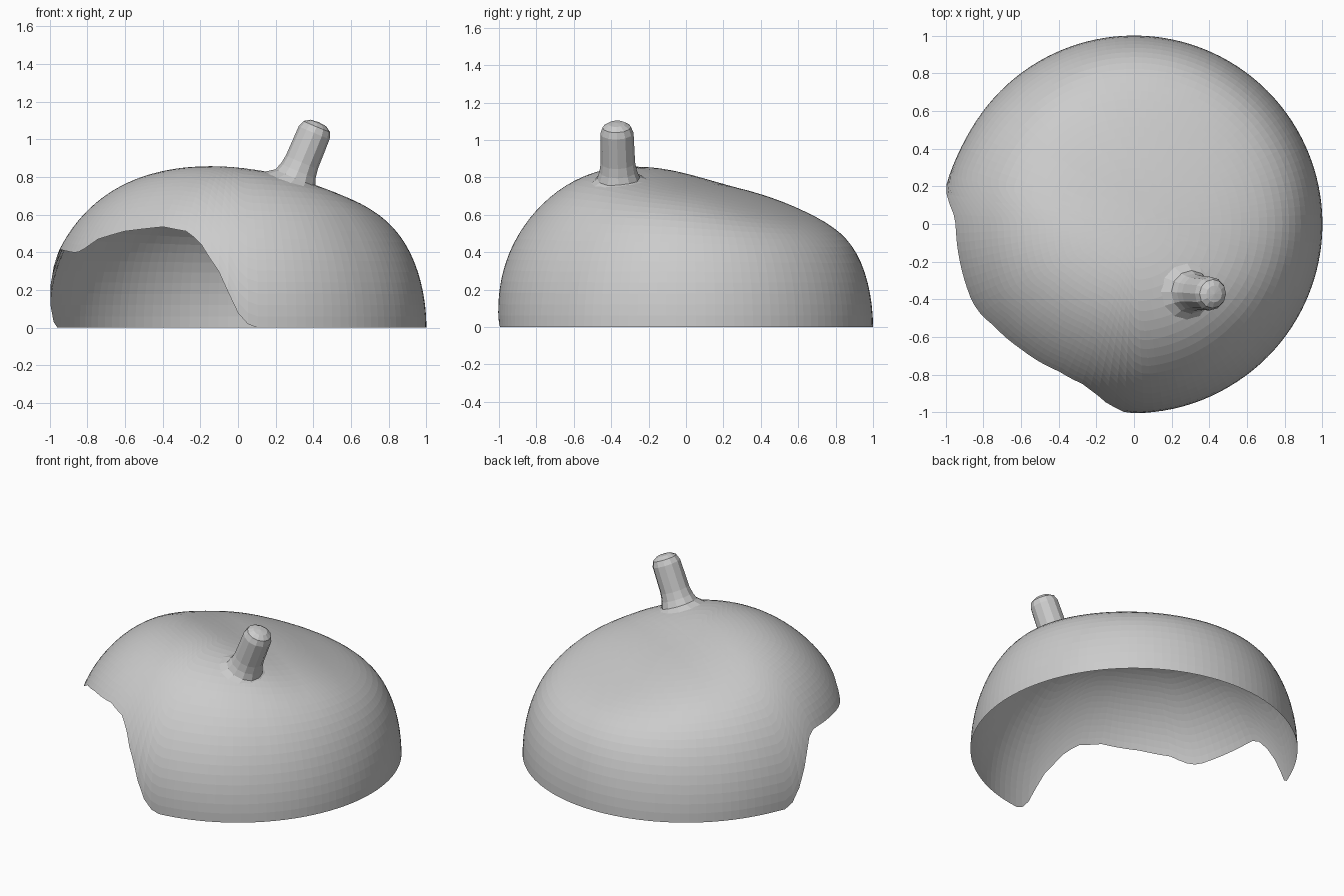
import bpy, bmesh
from math import sin, cos, acos, pi, radians, sqrt, exp
from mathutils import Vector

if "Cube" in bpy.data.objects:
    bpy.data.objects.remove(bpy.data.objects["Cube"])

# roof limit along the slope direction (u grows towards the opening)
ROOF = [(-1.2, .5), (-.57, .68), (-.28, .80), (0, .89), (.14, 1.0),
        (.28, 1.1), (.42, 1.2), (.6, 1.35), (1.2, 1.8)]
SLOPE = radians(242)
# height of the opening's edge by angle (degrees)
OPENING = [(0, 0), (163, 0), (165.5, .04), (168, .12), (171, .23), (175, .36), (178, .41), (181, .42),
           (192, .41), (206, .395), (211, .42), (215.5, .465), (227.7, .51), (243, .535),
           (252.6, .51), (257.5, .45), (264, .3), (270, .08), (273, .02), (276, 0), (360, 0)]


def interp(table, t):
    for (a, va), (b, vb) in zip(table, table[1:]):
        if t <= b:
            return va + (vb - va) * (t - a) / (b - a)
    return table[-1][1]


def roof(x, y, z):
    """Smoothly limit the sphere height with the sloping roof."""
    if z < 1e-4:
        return 0.0
    u = x * cos(SLOPE) + y * sin(SLOPE)
    t = sum(interp(ROOF, u + d) for d in (-.12, -.06, 0, .06, .12)) / 5
    return (z ** -4 + t ** -4) ** (-1 / 4)


def make(name, bm):
    bmesh.ops.recalc_face_normals(bm, faces=bm.faces)
    me = bpy.data.meshes.new(name)
    bm.to_mesh(me)
    bm.free()
    ob = bpy.data.objects.new(name, me)
    bpy.context.collection.objects.link(ob)
    return ob


def skin(bm, rings, tip):
    """Bridge closed rings of points and finish with a fan to the tip."""
    vr = [[bm.verts.new(p) for p in r] for r in rings]
    n = len(vr[0])
    for a, b in zip(vr, vr[1:]):
        for i in range(n):
            j = (i + 1) % n
            bm.faces.new((a[i], a[j], b[j], b[i]))
    t = bm.verts.new(tip)
    for i in range(n):
        bm.faces.new((vr[-1][i], vr[-1][(i + 1) % n], t))


# dome shell, open underneath, with the arched opening at front left
COLS, ROWS = 120, 26


def dome_point(deg, f):
    a = radians(deg)
    phi = acos(interp(OPENING, deg) / 1.025) * f
    R = 1 + .13 * sin(phi) ** 5 * cos(phi) * max(0, cos(a - radians(225)))
    # slight outward bulge beside the opening's left leg
    r = R * sin(phi) * (1 + .024 * exp(-((deg - 176) / 13) ** 2) * sin(phi) ** 6)
    x, y = r * cos(a), r * sin(a)
    return Vector((x, y, roof(x, y, R * cos(phi))))


bm = bmesh.new()
skin(bm, [[dome_point(360 * c / COLS, 1 - r / ROWS) for c in range(COLS)]
          for r in range(ROWS)], (0, 0, roof(0, 0, 1)))
make("dome_shell", bm)

# leaning stem with a small flared foot that follows the dome
base = Vector((.285, -.36, .75))
axis = Vector((.385, -.03, .92)).normalized()
side = Vector((0, 1, 0))
e1 = side.cross(axis).normalized()
e2 = axis.cross(e1)
PROFILE = [(-.01, .15), (.05, .115), (.09, .1), (.14, .092), (.31, .089),
           (.345, .076), (.365, .045)]
SIDES = 12
rings = []
for k, (t, r) in enumerate(PROFILE):
    ring = []
    for i in range(SIDES):
        a = 2 * pi * i / SIDES
        p = base + axis * t + (e1 * cos(a) + e2 * sin(a)) * r
        ground = roof(p.x, p.y, sqrt(1 - p.x ** 2 - p.y ** 2))
        p.z = ground if k == 0 else max(p.z, ground + .004)
        ring.append(p)
    rings.append(ring)
bm = bmesh.new()
skin(bm, rings, base + axis * .37)
make("stem", bm)
